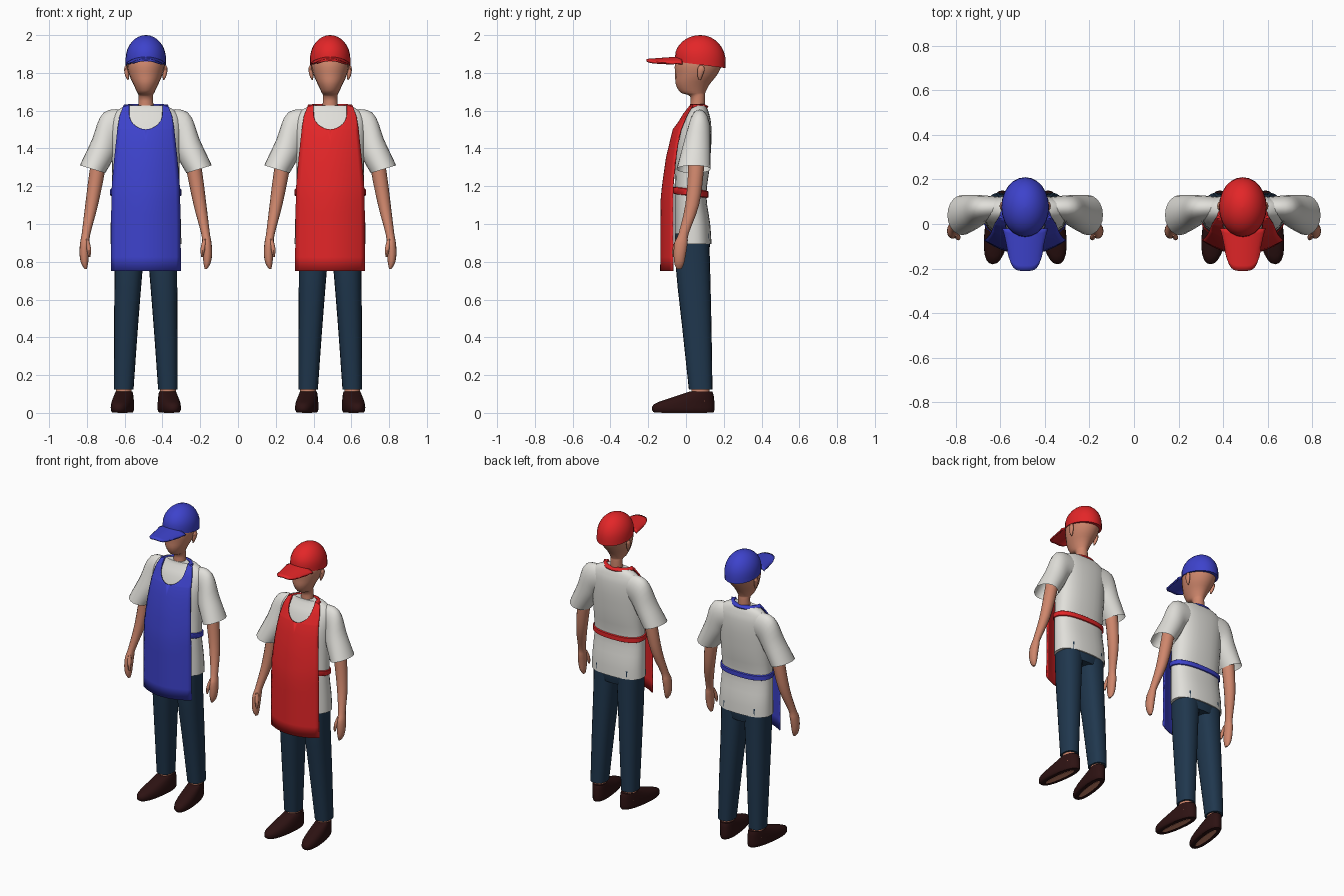
import bpy, bmesh, math

if "Cube" in bpy.data.objects:
    bpy.data.objects.remove(bpy.data.objects["Cube"])


def material(name, rgb):
    m = bpy.data.materials.new(name)
    m.diffuse_color = (*rgb, 1)
    m.use_nodes = True
    m.node_tree.nodes["Principled BSDF"].inputs["Base Color"].default_value = m.diffuse_color
    return m


SKIN = material("skin", (0.62, 0.24, 0.15))
SHIRT = material("off_white_cloth", (0.75, 0.74, 0.70))
PANTS = material("navy_denim", (0.014, 0.038, 0.075))
SHOE = material("dark_brown_leather", (0.026, 0.006, 0.006))
BLUE = material("blue_cloth", (0.047, 0.055, 0.60))
RED = material("red_cloth", (0.77, 0.019, 0.021))


def catmull(a, b, c, d, t):
    return 0.5 * (2 * b + (c - a) * t + (2 * a - 5 * b + 4 * c - d) * t * t
                  + (3 * b - a - 3 * c + d) * t ** 3)


def lerp_table(table, z):
    """Linear lookup in rows of (z, value)."""
    for (z0, v0), (z1, v1) in zip(table, table[1:]):
        if z <= z1:
            return v0 + (v1 - v0) * max(0, z - z0) / (z1 - z0)
    return table[-1][1]


def finish(name, rows, mat, x0, closed=True, caps=True, mirror=False, thick=0, angle=50):
    """Skin rows of points into a mesh object placed at x0."""
    bm = bmesh.new()
    grid = [[bm.verts.new(p) for p in row] for row in rows]
    n = len(rows[0])
    for a, b in zip(grid, grid[1:]):
        for i in range(n if closed else n - 1):
            j = (i + 1) % n
            bm.faces.new((a[i], a[j], b[j], b[i]))
    if closed and caps:
        bm.faces.new(grid[0])
        bm.faces.new(grid[-1])
    bmesh.ops.remove_doubles(bm, verts=bm.verts, dist=1e-5)
    bmesh.ops.recalc_face_normals(bm, faces=bm.faces)
    me = bpy.data.meshes.new(name)
    bm.to_mesh(me)
    bm.free()
    me.materials.append(mat)
    ob = bpy.data.objects.new(name, me)
    bpy.context.collection.objects.link(ob)
    ob.location.x = x0
    if mirror:
        ob.modifiers.new("mirror", 'MIRROR')
    if thick:
        s = ob.modifiers.new("thickness", 'SOLIDIFY')
        s.thickness, s.offset = thick, 0
    bpy.ops.object.select_all(action='DESELECT')
    ob.select_set(True)
    bpy.context.view_layer.objects.active = ob
    bpy.ops.object.shade_smooth_by_angle(angle=math.radians(angle))
    return ob


def loft(name, rings, mat, x0, sides=20, power=2.0, steps=3, warp=None, **kw):
    """Rings are (z, x centre, x radius, y front, y back, tilt in degrees)."""
    rings = [tuple(r) + (0,) * (6 - len(r)) for r in rings]
    dense = []
    for k in range(len(rings) - 1):
        q = [rings[max(0, min(len(rings) - 1, k + d))] for d in (-1, 0, 1, 2)]
        dense += [[catmull(*v, s / steps) for v in zip(*q)] for s in range(steps)]
    dense.append(rings[-1])
    rows = []
    for z, xc, rx, yf, yb, tilt in dense:
        t, row = math.radians(tilt), []
        for i in range(sides):
            a = math.tau * i / sides
            c, s = (math.copysign(abs(f) ** (2 / power), f) for f in (math.cos(a), math.sin(a)))
            p = (xc + rx * c * math.cos(t), (yf + yb) / 2 + (yb - yf) / 2 * s,
                 z + rx * c * math.sin(t))
            row.append(warp(*p) if warp else p)
        rows.append(row)
    return finish(name, rows, mat, x0, **kw)


def apron_panel(x0, mat):
    outer = [(0.75, .183), (1.0, .182), (1.2, .178), (1.35, .165), (1.5, .149), (1.57, .138), (1.63, .115)]
    mid = [(0.75, -.132), (1.15, -.130), (1.35, -.102), (1.5, -.066), (1.58, -.025), (1.63, .015)]
    edge = [(0.75, -.07), (1.2, -.07), (1.4, -.05), (1.5, -.028), (1.58, .005), (1.63, .035)]
    heights = [0.75 + 0.75 * i / 10 for i in range(11)]
    heights += [1.5 + 0.13 * (i / 12) ** 1.7 for i in range(1, 13)]
    rows = []
    for z in heights:
        dip = max(0, min(1, (1.585 - z) / 0.085))       # rounded neckline
        inner = 0.088 * math.sqrt(1 - dip ** 2)
        xo, yc, ye = (lerp_table(t, z) for t in (outer, mid, edge))
        xs = [inner + (xo - inner) * i / 8 for i in range(9)]
        rows.append([(x, yc + (ye - yc) * (x / xo) ** 2, z) for x in xs])
    finish("apron_panel", rows, mat, x0, closed=False, mirror=True, thick=0.009)


def cap(x0, mat):
    # crown, with a rim that drops towards the back
    rings = []
    for i in range(10):
        z = 1.845 + 0.155 * math.sin(math.pi / 2 * i / 9)
        k = math.sqrt(max(0.0004, 1 - (max(0, z - 1.875) / 0.125) ** 2))
        rings.append((z, 0, .107 * k, .075 - .133 * k, .075 + .135 * k))
    loft("cap_crown", rings, mat, x0, sides=24, steps=1,
         warp=lambda x, y, z: (x, y, z - (y - .06) * .13 * (2 - z) / .155))
    # arched brim
    rows = []
    for j in range(9):
        v = j / 8
        row = []
        for i in range(17):
            u = i / 8 - 1
            reach = 0.19 * math.sqrt(1 - 0.93 * u ** 4)
            row.append((u * (.1 - .02 * v), -.02 - v * reach,
                        1.882 - .014 * v - .032 * u * u * (1 - .35 * v)))
        rows.append(row)
    finish("cap_brim", rows, mat, x0, closed=False, thick=0.012)


def figure(x0, cloth):
    # head and neck
    loft("head", [(1.60, 0, .042, .02, .10), (1.675, 0, .038, .022, .10),
                  (1.695, 0, .045, -.028, .102), (1.74, 0, .066, -.054, .125),
                  (1.79, 0, .088, -.057, .165), (1.85, 0, .099, -.058, .19),
                  (1.92, 0, .08, -.03, .17)], SKIN, x0)
    loft("ears", [(1.762, .094, .003, .068, .078), (1.785, .099, .010, .06, .088),
                  (1.82, .104, .011, .06, .10), (1.84, .104, .004, .07, .09)],
         SKIN, x0, sides=10, mirror=True)
    cap(x0, cloth)

    # shirt
    loft("shirt_body", [(.895, 0, .188, -.06, .135), (1.0, 0, .186, -.06, .128),
                        (1.15, 0, .18, -.06, .108), (1.3, 0, .179, -.058, .125),
                        (1.45, 0, .184, -.05, .135), (1.54, 0, .184, -.022, .132),
                        (1.585, 0, .168, .003, .122), (1.612, 0, .135, .018, .112),
                        (1.627, 0, .10, .022, .102)], SHIRT, x0, sides=28, power=2.4)
    loft("shirt_sleeves", [(1.52, .10, .085, .025, .12, 85), (1.50, .18, .10, .012, .128, 65),
                           (1.40, .226, .076, -.02, .13, 40), (1.29, .282, .07, -.05, .13, 17)],
         SHIRT, x0, steps=4, caps=False, mirror=True)

    # arms and hands
    loft("arms", [(1.42, .232, .04, .01, .10), (1.28, .257, .041, .01, .095),
                  (1.10, .287, .034, -.005, .07), (.95, .316, .023, -.04, .015),
                  (.90, .323, .025, -.062, .01), (.84, .326, .025, -.066, .0),
                  (.79, .324, .018, -.062, -.01), (.762, .318, .006, -.05, -.025)],
         SKIN, x0, sides=14, mirror=True)
    loft("thumbs", [(.92, .312, .010, -.055, -.03), (.87, .302, .012, -.072, -.045),
                    (.825, .298, .005, -.072, -.058)], SKIN, x0, sides=8, mirror=True)

    # trousers
    loft("trouser_hips", [(.84, 0, .12, -.04, .12), (.90, 0, .165, -.052, .127),
                          (1.0, 0, .165, -.05, .12)], PANTS, x0, power=2.4)
    loft("trouser_legs", [(.95, .084, .084, -.055, .122), (.75, .092, .074, -.052, .128),
                          (.45, .105, .063, -.02, .135), (.125, .117, .052, .015, .14)],
         PANTS, x0, power=2.4, mirror=True)
    loft("ankles", [(.06, .117, .042, .028, .125), (.16, .117, .042, .028, .125)],
         SKIN, x0, sides=14, steps=1, mirror=True)

    # shoes, toes turned slightly out
    def splay(x, y, z):
        return (x - (y - .07) * .13, y, z)
    loft("shoes", [(.002, .113, .048, -.168, .145), (.015, .113, .056, -.18, .15),
                   (.045, .113, .056, -.172, .151), (.07, .114, .053, -.11, .149),
                   (.095, .115, .048, -.035, .146), (.112, .116, .044, .015, .14)],
         SHOE, x0, sides=24, power=2.3, steps=2, warp=splay, mirror=True)
    loft("shoe_sole_insets", [(0, .113, .022, -.13, .11), (.003, .113, .022, -.13, .11)],
         SKIN, x0, steps=1, warp=splay, mirror=True)

    # apron with neck band and waist tie
    apron_panel(x0, cloth)
    band = []
    for r, z in ((-.014, 1.632), (.012, 1.619)):
        band.append([((.102 + r) * math.cos(a), .022 + (.082 + r) * math.sin(a), z)
                     for a in (math.pi * i / 24 for i in range(25))])
    finish("apron_neck_band", band, cloth, x0, closed=False, thick=0.010)
    loft("apron_waist_tie", [(1.148, 0, .183, -.064, .112), (1.152, 0, .189, -.068, .118),
                             (1.182, 0, .189, -.068, .118), (1.186, 0, .183, -.064, .112)],
         cloth, x0, sides=28, power=2.4, steps=1, caps=False,
         warp=lambda x, y, z: (x, y, z - (y - .03) * .12))


figure(-0.488, BLUE)
figure(0.488, RED)
